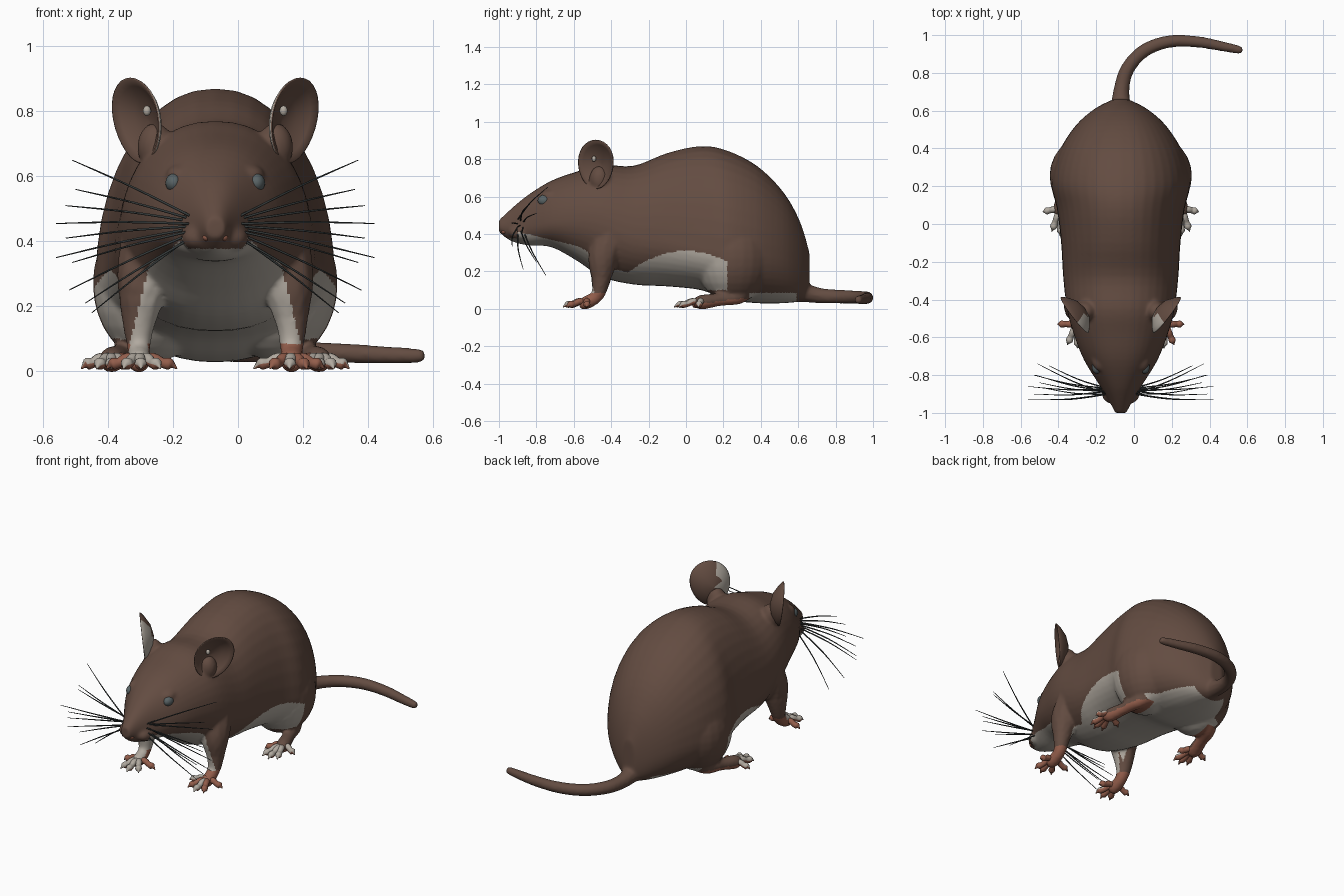
import bpy, bmesh, math
from mathutils import Vector

cube = bpy.data.objects.get("Cube")
if cube:
    bpy.data.objects.remove(cube)

MIDLINE = -0.07  # the body sits a little off centre because of the tail
TAU = math.tau


def material(name, color):
    mat = bpy.data.materials.new(name)
    mat.use_nodes = True
    mat.diffuse_color = (*color, 1)
    mat.node_tree.nodes["Principled BSDF"].inputs["Base Color"].default_value = (*color, 1)
    return mat


FUR = material("brown fur", (0.125, 0.072, 0.053))
PALE = material("pale belly fur", (0.44, 0.40, 0.35))
SKIN = material("pink skin", (0.29, 0.11, 0.07))
EYE = material("grey eye", (0.10, 0.125, 0.13))
HAIR = material("dark grey whisker", (0.035, 0.042, 0.042))


def loft(bm, rings):
    """Skin a list of point rings and close both ends."""
    loops = [[bm.verts.new(p) for p in ring] for ring in rings]
    for a, b in zip(loops, loops[1:]):
        for i in range(len(a)):
            j = (i + 1) % len(a)
            bm.faces.new((a[i], a[j], b[j], b[i]))
    bm.faces.new(loops[0])
    bm.faces.new(loops[-1])


def smooth_path(points, steps):
    """Catmull-Rom interpolation of tuples of any length."""
    pts = [Vector(p) for p in points]
    pts = [pts[0]] + pts + [pts[-1]]
    out = []
    for a, b, c, d in zip(pts, pts[1:], pts[2:], pts[3:]):
        for k in range(steps):
            t = k / steps
            out.append(b + (c - a) * t / 2 + (a * 2 - b * 5 + c * 4 - d) * t * t / 2
                       + (b * 3 - a - c * 3 + d) * t ** 3 / 2)
    return out + [pts[-1]]


def tube(bm, points, steps=4, sides=10):
    """Tapered tube through (x, y, z, radius) points."""
    path = smooth_path(points, steps)
    rings = []
    for i, p in enumerate(path):
        along = (path[min(i + 1, len(path) - 1)] - path[max(i - 1, 0)]).to_3d()
        turn = along.to_track_quat('Z', 'Y')
        rings.append([p.to_3d() + turn @ Vector((math.cos(k * TAU / sides), math.sin(k * TAU / sides), 0))
                      * max(p[3], 0.0008) for k in range(sides)])
    loft(bm, rings)


def ball(bm, center, radii):
    made = bmesh.ops.create_uvsphere(bm, u_segments=24, v_segments=16, radius=1)["verts"]
    for v in made:
        v.co = Vector([c + r * q for c, r, q in zip(center, radii, v.co)])


def finish(name, bm, mats, rule=None):
    bmesh.ops.recalc_face_normals(bm, faces=bm.faces)
    mesh = bpy.data.meshes.new(name)
    bm.to_mesh(mesh)
    bm.free()
    obj = bpy.data.objects.new(name, mesh)
    bpy.context.collection.objects.link(obj)
    obj.location.x = MIDLINE
    for mat in mats:
        mesh.materials.append(mat)
    paint(mesh, rule)
    return obj


def paint(mesh, rule):
    for f in mesh.polygons:
        f.use_smooth = True
        if rule:
            f.material_index = rule(f.center, f.normal)


# Torso and head: y, bottom, widest height, top, half width
STATIONS = [
    (-1.0, .41, .44, .475, .03), (-.94, .365, .44, .53, .06), (-.85, .34, .44, .605, .115),
    (-.72, .33, .46, .685, .195), (-.58, .255, .47, .735, .25), (-.45, .17, .45, .77, .285),
    (-.28, .13, .38, .765, .305), (-.1, .12, .35, .833, .316), (.08, .1, .31, .87, .338),
    (.22, .05, .29, .846, .368), (.38, .03, .28, .764, .328), (.52, .03, .26, .625, .24),
    (.61, .04, .22, .465, .138), (.66, .06, .18, .3, .04)]


def body_ring(s):
    y, low, mid, high, half = s
    ring = []
    for k in range(40):
        c, n = math.cos(k * TAU / 40), math.sin(k * TAU / 40)
        x = math.copysign(abs(c) ** 0.9, c) * half
        ring.append(Vector((x, y, mid + n * ((high - mid) if n > 0 else (mid - low)))))
    return ring


bm = bmesh.new()
loft(bm, [body_ring(s) for s in smooth_path(STATIONS, 4)])
for s in (1, -1):
    # Haunch, ear root, lip and brow
    ball(bm, (s * .19, .255, .27), (.187, .205, .24))
    ball(bm, (s * .185, -.462, .69), (.055, .055, .075))
    ball(bm, (s * .056, -.88, .41), (.048, .07, .042))
    ball(bm, (s * .108, -.72, .602), (.045, .06, .035))
    # Front leg and palm
    tube(bm, [(s * .19, -.38, .42, .1), (s * .22, -.44, .28, .085), (s * .235, -.455, .15, .052),
              (s * .235, -.475, .07, .036), (s * .235, -.54, .03, .036), (s * .235, -.57, .025, .02)])
    # Hind foot
    tube(bm, [(s * .2, .33, .12, .06), (s * .26, .28, .065, .042), (s * .29, .18, .05, .036),
              (s * .32, .08, .035, .04), (s * .325, .04, .03, .02)])
# Tail, merged into the rump
tube(bm, [(0, .56, .1, .07), (0, .64, .085, .052), (.005, .72, .07, .042), (.035, .82, .065, .038),
          (.12, .915, .062, .036), (.25, .965, .06, .034), (.4, .965, .056, .031),
          (.54, .94, .05, .027), (.635, .92, .048, .021), (.645, .918, .048, .005)])


def coat(c, n):
    x, y, z = abs(c.x), c.y, c.z
    if z < .085 and x > .15 and y < -.42:                     # front paws
        return 1 if c.x < 0 and n.z > .3 else 2
    if x > .2 and z < .1 and 0 < y < .34:                     # hind feet with pink soles
        return 2 if n.z < -.2 and z < .055 else 0
    if -.42 < y < .22:                                        # belly and flanks
        if x < .2 and z < .25 and n.z < .2:
            return 1
        return int(z < .31 - 1.2 * y * y and y > -.37)
    if .22 <= y < .59 and z < .085 and n.z < -.35:            # under the rump
        return 1
    if -.97 < y < -.85 and z < .378 and n.z < -.2:            # chin
        return 1
    if -.9 < y <= -.42 and z < .4 - .24 * (y + .85) and n.y < .3:  # throat and inner legs
        return int(x < .19 + .25 * max(.38 - z, 0))
    return 0


body = finish("body", bm, [FUR, PALE, SKIN])
remesh = body.modifiers.new("blend", 'REMESH')
remesh.mode = 'VOXEL'
remesh.voxel_size = 0.009
relax = body.modifiers.new("relax", 'SMOOTH')
relax.iterations = 8
bpy.context.view_layer.update()
blended = bpy.data.meshes.new_from_object(body.evaluated_get(bpy.context.evaluated_depsgraph_get()))
body.modifiers.clear()
body.data = blended
blended.materials.clear()
for mat in (FUR, PALE, SKIN):
    blended.materials.append(mat)
paint(blended, coat)


# Toes: fans of jointed digits with pointed claws
def toes(name, s, ball_xy, tips, pale_toes):
    base = Vector((*ball_xy, .03))
    for i, (tx, ty) in enumerate(tips):
        tip = Vector((tx, ty, .012))
        bm = bmesh.new()
        points = []
        for t, z, r in ((0, .03, .016), (.35, .04, .018), (.6, .027, .016), (.8, .023, .019),
                        (.9, .018, .009), (1, .008, .002)):
            p = base.lerp(tip, t)
            points.append((s * p.x, p.y, z, r))
        tube(bm, points, 3)
        light = i in pale_toes
        finish(f"{name}_{i + 1}", bm, [SKIN, PALE],
               lambda c, n: int(light and n.z > -.1))


for s, side in ((1, "left"), (-1, "right")):
    toes(f"{side}_front_toe", s, (.235, -.53),
         [(.335, -.53), (.283, -.64), (.228, -.658), (.168, -.63), (.118, -.54)],
         (2, 4) if s > 0 else (1, 2, 3))
    toes(f"{side}_hind_toe", s, (.32, .085),
         [(.412, .065), (.365, -.04), (.32, -.065), (.27, -.05), (.225, .04)], (0, 1, 2, 3))

    # Ear: a thin cup opening outward and forward
    u, v, n = Vector((s * .6, .8, 0)), Vector((s * .14, 0, 1)), Vector((s * .8, -.6, 0))
    middle = Vector((s * .24, -.48, .772))
    cup = [(.05, -.06), (.5, -.048), (.85, -.018), (.98, -.002), (1, .004),
           (.96, .006), (.8, -.008), (.5, -.034), (.05, -.045)]
    bm = bmesh.new()
    loft(bm, [[middle + n * d + u * (r * .118 * math.cos(a * TAU / 32))
               * (1 + .1 * math.sin(a * TAU / 32)) + v * (r * .132 * math.sin(a * TAU / 32))
               for a in range(32)] for r, d in cup])
    finish(f"{side}_ear", bm, [FUR, PALE],
           lambda c, nn: int(nn.dot(n) < -.1 and (c - middle).dot(u) < -.03))
    # Small folds resting on the inside of the ear
    for name, up, r, mat in (("upper", .03, .012, PALE), ("lower", -.105, .014, SKIN)):
        bm = bmesh.new()
        ball(bm, middle + v * up - u * .03 - n * .02, (r, r, r * 1.3))
        finish(f"{side}_{name}_ear_fold", bm, [mat])

    # Eye and nostril
    bm = bmesh.new()
    ball(bm, (s * .127, -.757, .58), (.026, .036, .029))
    finish(f"{side}_eye", bm, [EYE])
    bm = bmesh.new()
    ball(bm, (s * .026, -.972, .412), (.013, .014, .011))
    finish(f"{side}_nostril", bm, [SKIN])

    # Whiskers
    bm = bmesh.new()
    for i, (x, y, z) in enumerate([
            (.44, -.74, .65), (.43, -.84, .56), (.46, -.8, .51), (.49, -.93, .455), (.46, -.9, .41),
            (.49, -.86, .35), (.44, -.93, .335), (.45, -.8, .25), (.38, -.75, .18), (.4, -.87, .21)]):
        root = Vector((s * .07, -.9 + .015 * (i % 3), .475 - .007 * i))
        tip = Vector((s * x, y, z))
        bend = root.lerp(tip, .5) + Vector((0, -.012, .005))
        tube(bm, [(*root, .0042), (*bend, .0034), (*tip, .0014)], 4, 5)
    finish(f"{side}_whiskers", bm, [HAIR])
